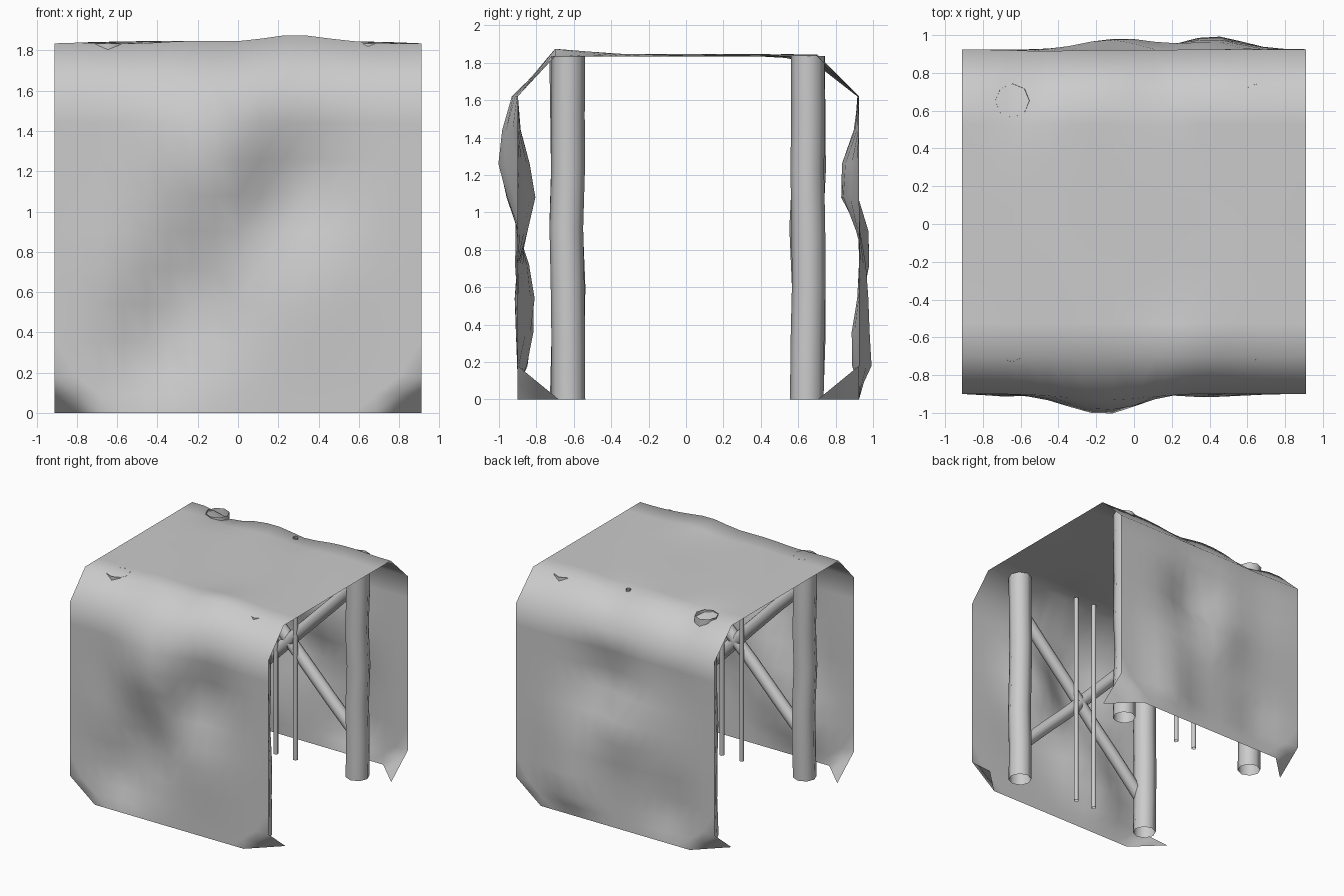
import bpy, bmesh, math, random
from mathutils import Vector

random.seed(4)
if "Cube" in bpy.data.objects:
    bpy.data.objects.remove(bpy.data.objects["Cube"], do_unlink=True)

grey = bpy.data.materials.new("plain_grey")
grey.use_nodes = True
tone = (0.6, 0.6, 0.6, 1)
grey.diffuse_color = tone
grey.node_tree.nodes["Principled BSDF"].inputs["Base Color"].default_value = tone


def finish(name, bm):
    bmesh.ops.recalc_face_normals(bm, faces=bm.faces)
    mesh = bpy.data.meshes.new(name)
    bm.to_mesh(mesh)
    bm.free()
    mesh.materials.append(grey)
    for p in mesh.polygons:
        p.use_smooth = True
    obj = bpy.data.objects.new(name, mesh)
    bpy.context.collection.objects.link(obj)


def pole(name, start, end, radius, sides=8, rings=2, wobble=0.0):
    """Open tube between two points, with slightly uneven rings."""
    a, b = Vector(start), Vector(end)
    turn = (b - a).to_track_quat('Z', 'Y')
    bm = bmesh.new()
    loops = []
    for i in range(rings):
        centre = a.lerp(b, i / (rings - 1))
        shift = Vector((random.uniform(-1, 1), random.uniform(-1, 1), 0)) * wobble
        loop = []
        for k in range(sides):
            t = math.tau * k / sides
            ring = Vector((math.cos(t), math.sin(t), 0)) * radius + shift
            loop.append(bm.verts.new(centre + turn @ ring))
        loops.append(loop)
    for lo, hi in zip(loops, loops[1:]):
        for k in range(sides):
            n = (k + 1) % sides
            bm.faces.new((lo[k], lo[n], hi[n], hi[k]))
    finish(name, bm)


# Timber frame: corner posts, crossed braces and thin rods on both walls
for wall, y, brace_y, rod_y in (("front", -0.635, -0.665, -0.6), ("back", 0.65, 0.67, 0.625)):
    for side, x in (("left", 0.64), ("right", -0.64)):
        pole(f"{wall}_{side}_post", (x, y, 0), (x, y, 1.835), 0.09, rings=7, wobble=0.008)
        pole(f"{wall}_{side}_brace", (x, brace_y, 0.3), (-x, brace_y, 1.6), 0.05,
             rings=6, wobble=0.006)
    for i, x in enumerate((-0.09, 0.09)):
        pole(f"{wall}_rod_{i + 1}", (x, rod_y, 0), (x, rod_y, 1.84), 0.02, sides=6)

# Cloth cover: profile swept along x, pushed in and out by soft bumps
HALF = 0.91
PROFILE = [(-0.9, 0), (-0.9, 0.18), (-0.9, 1.62), (-0.7, 1.835),
           (0.7, 1.835), (0.925, 1.62), (0.925, 0.18), (0.925, 0)]
STEPS = [2, 8, 1, 8, 1, 8, 2]
# Each bump: x, height (or y on the roof), width, push
FRONT = [(-0.13, 1.28, 0.3, -0.115), (0.28, 1.1, 0.28, 0.11), (-0.25, 0.57, 0.28, 0.09),
         (-0.6, 0.72, 0.25, -0.03), (-0.45, 0.28, 0.22, 0.06), (0.35, 0.6, 0.3, -0.02)]
BACK = [(-0.05, 0.87, 0.26, 0.09), (0.1, 1.12, 0.26, -0.13), (0.43, 0.2, 0.22, 0.07),
        (0.43, 0.6, 0.25, 0.05), (-0.5, 0.28, 0.22, -0.05), (-0.5, 1.3, 0.3, -0.03)]
ROOF = [(0.25, -0.7, 0.2, 0.04), (-0.58, 0.75, 0.18, -0.06), (0.12, 0.75, 0.15, -0.025)]


def bumps(u, v, items):
    return sum(p * math.exp(-((u - bu) ** 2 + (v - bv) ** 2) / (w * w)) for bu, bv, w, p in items)


path = [PROFILE[0]]
for (y0, z0), (y1, z1), n in zip(PROFILE, PROFILE[1:], STEPS):
    path += [(y0 + (y1 - y0) * i / n, z0 + (z1 - z0) * i / n) for i in range(1, n + 1)]

COLS = 16
bm = bmesh.new()
grid = []
for y, z in path:
    row = []
    for c in range(COLS + 1):
        x = -HALF + 2 * HALF * c / COLS
        fade = 1 - (x / HALF) ** 4
        py, pz = y, z
        # walls billow, but hang straight along the hem
        if abs(y) > 0.75:
            py += fade * min(1, z / 0.18) * bumps(x, z, FRONT if y < 0 else BACK)
        # ridge on the front shoulder, sag on the back one, faint ripples between
        if z > 1.7:
            pz += fade * (bumps(x, y, ROOF) + 0.005 + 0.007 * math.sin(9 * x + 4 * y))
        # loose bottom corners fold inward
        curl = max(0, (abs(x) - 0.6825) / 0.2275 - z / 0.18)
        py -= math.copysign(0.22 * curl, y)
        row.append(bm.verts.new((x, py, pz)))
    grid.append(row)
# Triangles mirrored left to right and front to back, so the corner folds run straight
for r, (lo, hi) in enumerate(zip(grid, grid[1:])):
    for c in range(COLS):
        a, b, d, e = lo[c], lo[c + 1], hi[c + 1], hi[c]
        if (c < COLS // 2) != (r >= len(path) // 2):
            bm.faces.new((a, b, e))
            bm.faces.new((b, d, e))
        else:
            bm.faces.new((a, b, d))
            bm.faces.new((a, d, e))
finish("cloth_cover", bm)
